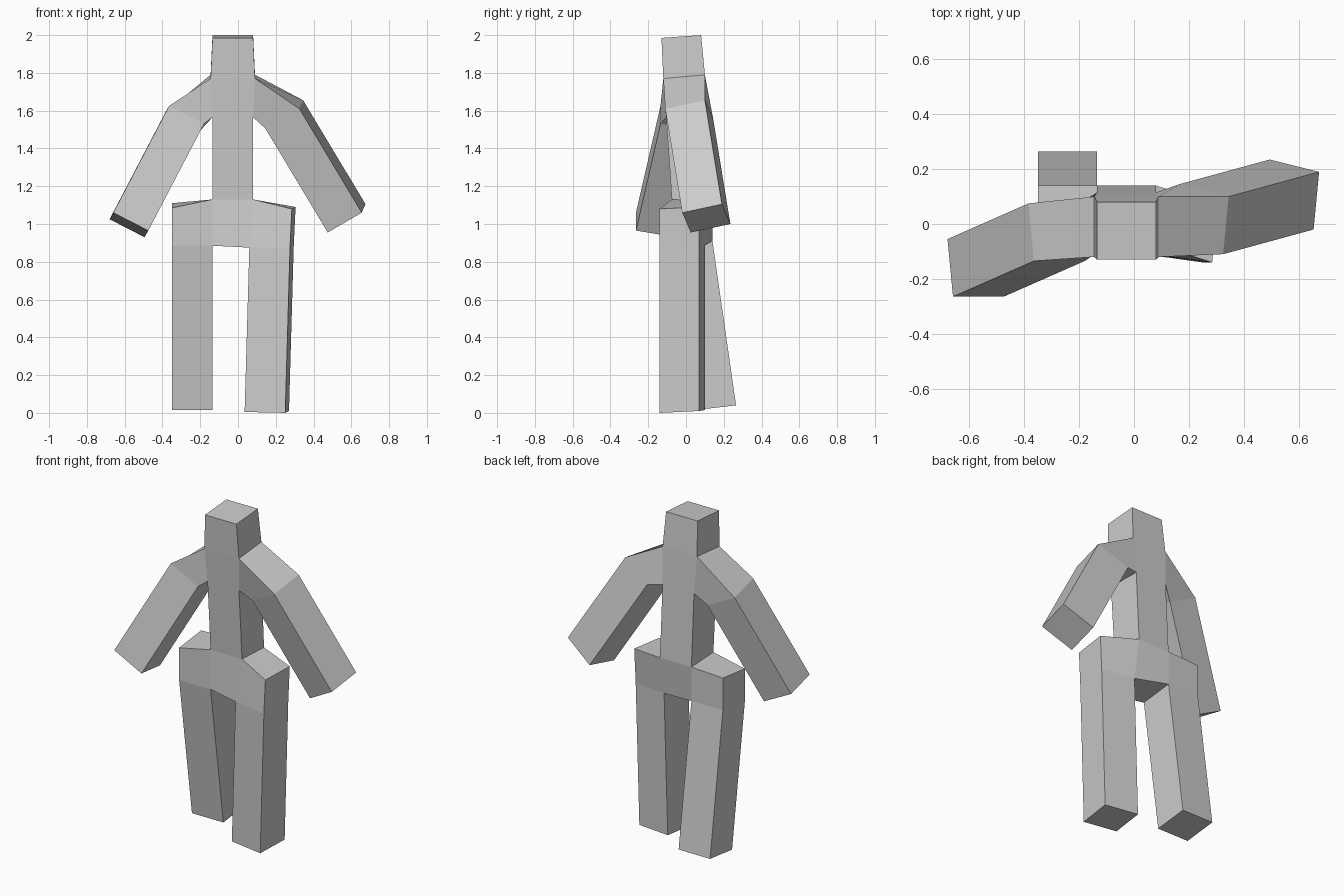
import bpy, bmesh
from mathutils import Vector as V

cube = bpy.data.objects.get("Cube")
if cube:
    bpy.data.objects.remove(cube)

grey = bpy.data.materials.new("plain grey")
grey.use_nodes = True
colour = (0.6, 0.6, 0.6, 1)
grey.diffuse_color = colour
grey.node_tree.nodes["Principled BSDF"].inputs["Base Color"].default_value = colour

bm = bmesh.new()


def level(x, y, z):
    """Torso section from (right, left), (front, back) and (front z, back z)."""
    return [bm.verts.new(p) for p in (
        (x[0], y[0], z[0]), (x[1], y[0], z[0]),
        (x[1], y[1], z[1]), (x[0], y[1], z[1]))]


def moved(ring, offset):
    return [bm.verts.new(v.co + V(offset)) for v in ring]


def bridge(a, b, skip=()):
    for i in range(4):
        j = (i + 1) % 4
        if i not in skip:
            bm.faces.new((a[i], a[j], b[j], b[i]))


def arm(shoulder, corner, depth, thick, reach):
    """Tapered shoulder, then a straight forearm from the elbow section."""
    c, d, t = V(corner), V(depth), V(thick)
    elbow = [bm.verts.new(p) for p in (c, c + d, c + d + t, c + t)]
    hand = moved(elbow, reach)
    bridge(shoulder, elbow)
    bridge(elbow, hand)
    bm.faces.new(hand)


def leg(waist_edge, hip_edge, width, rise, reach):
    """Hip block grown sideways, with the leg extended from its underside."""
    outer = moved(hip_edge, width)
    top = moved(outer, rise)
    socket = [hip_edge[0], hip_edge[1], outer[1], outer[0]]
    crown = [waist_edge[0], waist_edge[1], top[1], top[0]]
    bridge(crown, socket, skip=(0,))
    bm.faces.new(crown)
    foot = moved(socket, reach)
    bridge(socket, foot)
    bm.faces.new(foot)


# Head and torso, open at the shoulders and hips
sides = (-.135, .08)
head = level(sides, (-.13, .08), (1.985, 2))
neck = level((-.145, .09), (-.12, .1), (1.77, 1.79))
chest = level(sides, (-.105, .115), (1.565, 1.565))
waist = level(sides, (-.075, .14), (1.13, 1.12))
hips = level(sides, (-.075, .14), (.885, .91))
hips[1].co = (.06, -.11, .875)
hips[2].co = (.08, .1, .885)
bm.faces.new(head)
bridge(head, neck)
bridge(neck, chest, skip=(1, 3))
bridge(chest, waist)
bridge(waist, hips, skip=(1, 3))
bm.faces.new(hips)

# Arms
arm([neck[0], neck[3], chest[3], chest[0]], (-.365, -.135, 1.625),
    (-.02, .21, -.035), (.185, 0, -.095), (-.295, -.13, -.565))
arm([neck[1], neck[2], chest[2], chest[1]], (.325, -.11, 1.61),
    (.02, .21, .045), (-.18, .045, -.105), (.33, .09, -.55))

# Legs
leg([waist[0], waist[3]], [hips[0], hips[3]],
    (-.215, 0, 0), (0, 0, .2), (0, .125, -.87))
leg([waist[1], waist[2]], [hips[1], hips[2]],
    (.215, -.03, -.005), (.01, 0, .21), (-.025, 0, -.87))

bmesh.ops.recalc_face_normals(bm, faces=bm.faces)
mesh = bpy.data.meshes.new("body")
bm.to_mesh(mesh)
bm.free()
mesh.materials.append(grey)
bpy.context.collection.objects.link(bpy.data.objects.new("body", mesh))
